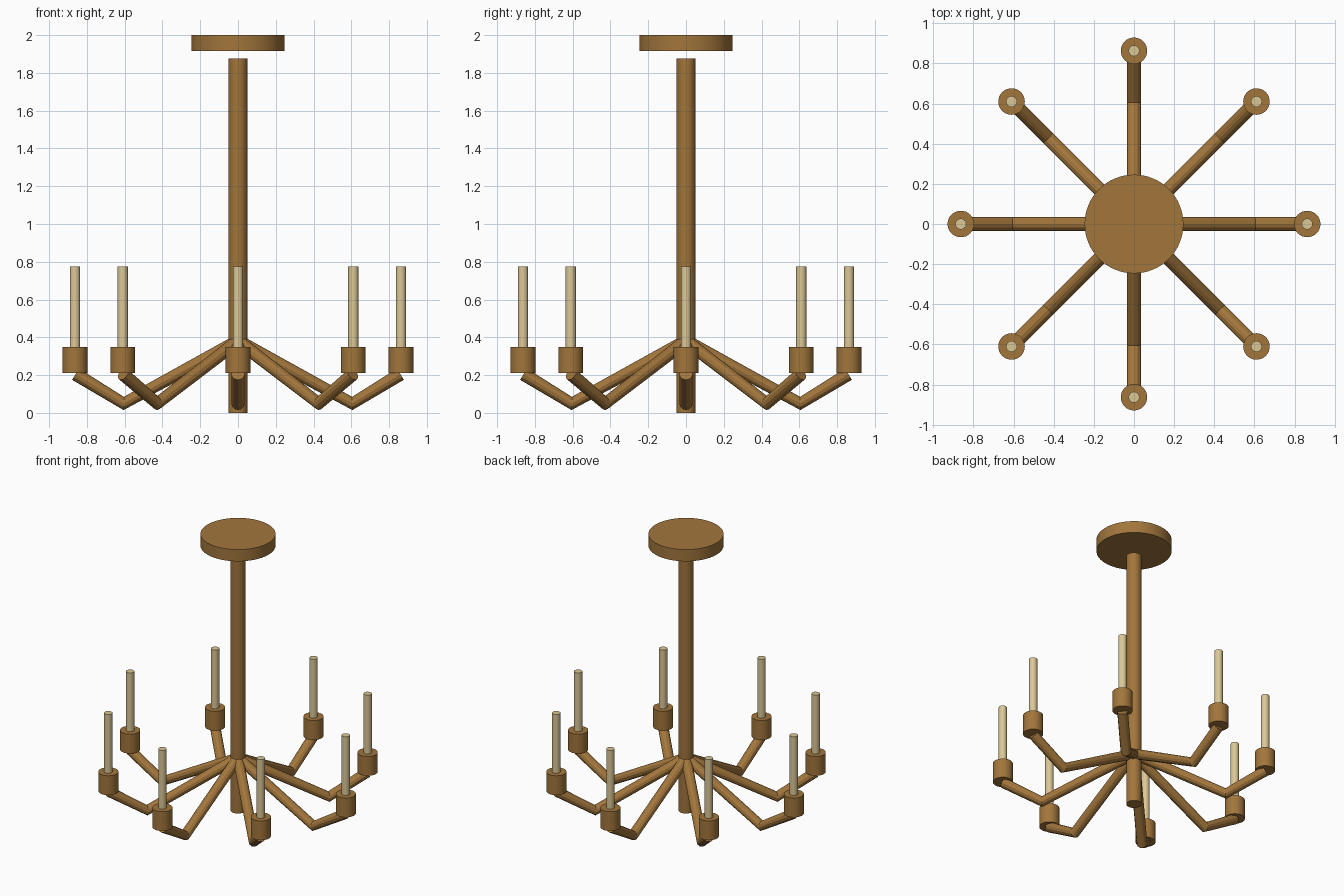
import bpy
from math import pi, cos, sin, radians

cube = bpy.data.objects.get("Cube")
if cube:
    bpy.data.objects.remove(cube, do_unlink=True)


def make_material(name, color):
    mat = bpy.data.materials.new(name)
    mat.use_nodes = True
    mat.diffuse_color = color
    mat.node_tree.nodes["Principled BSDF"].inputs["Base Color"].default_value = color
    return mat


bronze = make_material("warm_bronze", (0.36, 0.18, 0.045, 1))
ivory = make_material("candle_ivory", (0.72, 0.58, 0.31, 1))


def rod(name, x, y, radius, bottom, top, mat, sides):
    """Upright cylinder between two heights."""
    bpy.ops.mesh.primitive_cylinder_add(
        vertices=sides, radius=radius, depth=top - bottom,
        location=(x, y, (bottom + top) / 2))
    obj = bpy.context.object
    obj.name = name
    obj.data.materials.append(mat)
    bpy.ops.object.shade_smooth_by_angle(angle=radians(40))
    return obj


def bent_arm(name, angle, profile, radius):
    """Faceted tube through (distance, height) points, turned to an angle."""
    curve = bpy.data.curves.new(name, "CURVE")
    curve.dimensions = "3D"
    curve.bevel_depth = radius
    curve.bevel_resolution = 4
    curve.use_fill_caps = True
    spline = curve.splines.new("POLY")
    spline.points.add(len(profile) - 1)
    spline.use_smooth = False
    for point, (dist, height) in zip(spline.points, profile):
        point.co = (dist, 0, height, 1)
    curve.materials.append(bronze)
    obj = bpy.data.objects.new(name, curve)
    obj.rotation_euler.z = angle
    bpy.context.collection.objects.link(obj)


# Ceiling plate and central stem
rod("ceiling_plate", 0, 0, 0.246, 1.915, 2.0, bronze, 64)
rod("central_stem", 0, 0, 0.05, 0, 1.875, bronze, 32)

# Eight arms, each with a cup and a candle
ARM_COUNT = 8
ARM_PROFILE = [(0, 0.38), (0.605, 0.05), (0.86, 0.205)]
REACH = 0.863
for i in range(ARM_COUNT):
    angle = 2 * pi * i / ARM_COUNT
    x, y = REACH * cos(angle), REACH * sin(angle)
    bent_arm(f"arm_{i + 1}", angle, ARM_PROFILE, 0.035)
    rod(f"candle_cup_{i + 1}", x, y, 0.066, 0.21, 0.35, bronze, 32)
    rod(f"candle_{i + 1}", x, y, 0.0275, 0.34, 0.775, ivory, 16)
